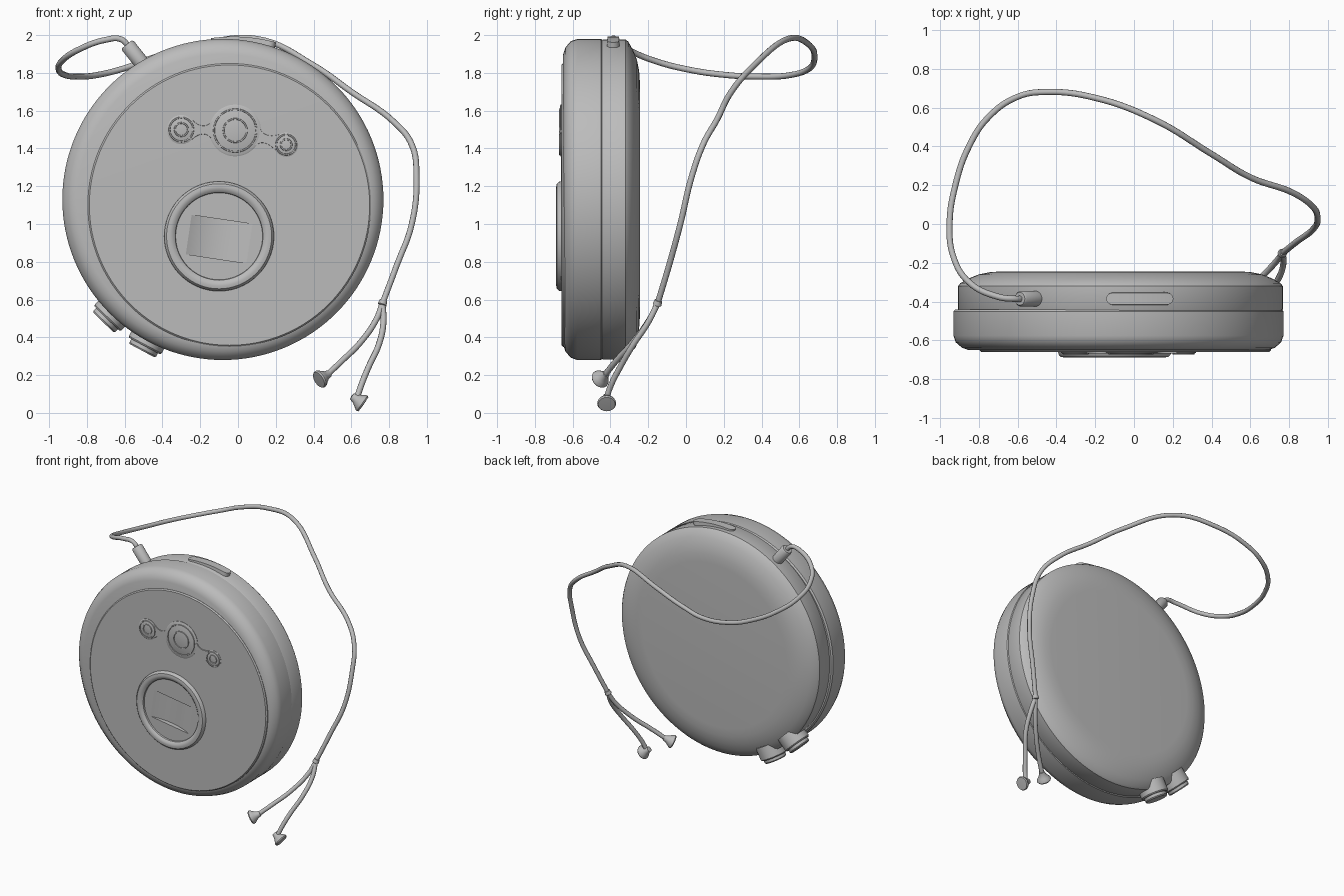
import bpy, bmesh, math
from mathutils import Vector

if "Cube" in bpy.data.objects:
    bpy.data.objects.remove(bpy.data.objects["Cube"], do_unlink=True)

grey = bpy.data.materials.new("plain grey")
grey.use_nodes = True
grey.diffuse_color = (0.5, 0.5, 0.5, 1)
grey.node_tree.nodes["Principled BSDF"].inputs["Base Color"].default_value = (0.5, 0.5, 0.5, 1)

FRONT, BACK = Vector((0, -1, 0)), Vector((0, 1, 0))
CX, CZ, R = -0.08, 1.13, 0.85


def smooth(obj, angle=35):
    bpy.ops.object.select_all(action='DESELECT')
    obj.select_set(True)
    bpy.context.view_layer.objects.active = obj
    bpy.ops.object.shade_smooth_by_angle(angle=math.radians(angle))


def loft(name, rings, closed=False):
    """Bridge equal rings of points; cap both ends unless closed."""
    bm = bmesh.new()
    loops = [[bm.verts.new(p) for p in ring] for ring in rings]
    n = len(loops[0])
    pairs = list(zip(loops, loops[1:] + loops[:1]))
    for a, b in pairs if closed else pairs[:-1]:
        for i in range(n):
            j = (i + 1) % n
            bm.faces.new((a[i], a[j], b[j], b[i]))
    if not closed:
        bm.faces.new(loops[0])
        bm.faces.new(loops[-1])
    bmesh.ops.remove_doubles(bm, verts=bm.verts, dist=1e-5)
    bmesh.ops.recalc_face_normals(bm, faces=bm.faces)
    mesh = bpy.data.meshes.new(name)
    bm.to_mesh(mesh)
    bm.free()
    mesh.materials.append(grey)
    obj = bpy.data.objects.new(name, mesh)
    bpy.context.collection.objects.link(obj)
    smooth(obj)
    return obj


def revolve(name, origin, axis, profile, segs=48, closed=False, squash=1.0):
    """Turn (radius, height) points about an axis through origin."""
    q = Vector(axis).to_track_quat('Z', 'Y')
    rings = []
    for r, h in profile:
        ring = []
        for i in range(segs):
            a = 2 * math.pi * i / segs
            p = q @ Vector((r * math.cos(a), r * math.sin(a), h))
            p.x *= squash
            ring.append(p + Vector(origin))
        rings.append(ring)
    return loft(name, rings, closed)


def strip(name, outline, place, low, high):
    """Plate from (distance, half width) points, mapped by place(u, v, h)."""
    return loft(name, [[place(u, -w, low), place(u, -w * 0.9, high),
                        place(u, w * 0.9, high), place(u, w, low)] for u, w in outline])


def cord(name, points, radius=0.016):
    curve = bpy.data.curves.new(name, 'CURVE')
    curve.dimensions = '3D'
    curve.bevel_depth = radius
    curve.bevel_resolution = 3
    curve.resolution_u = 8
    curve.use_fill_caps = True
    spline = curve.splines.new('BEZIER')
    spline.bezier_points.add(len(points) - 1)
    for bp, p in zip(spline.bezier_points, points):
        bp.co = p
        bp.handle_left_type = bp.handle_right_type = 'AUTO'
    curve.materials.append(grey)
    obj = bpy.data.objects.new(name, curve)
    bpy.context.collection.objects.link(obj)


# Two halves of the round case
revolve("front_shell", (CX, 0, CZ), FRONT,
        [(0, 0.44), (0.84, 0.44), (R, 0.45), (R, 0.575), (0.838, 0.61), (0.805, 0.638),
         (0.77, 0.65), (0.5, 0.65), (0.5, 0.61), (0, 0.61)], 128)
revolve("back_shell", (-0.07, 0, CZ), BACK,
        [(0, -0.46), (0.835, -0.46), (0.847, -0.44), (0.847, -0.32), (0.835, -0.305),
         (0.79, -0.28), (0.74, -0.26), (0.68, -0.248), (0.62, -0.244), (0, -0.244)], 128,
        squash=0.988)

# Front lid with a scooped finger recess
lid = revolve("lid", (-0.045, 0, 1.10), FRONT,
              [(0, 0.605), (0.75, 0.605), (0.75, 0.652), (0.742, 0.66), (0, 0.661)], 128)
tilt = math.radians(8.5)
cutter = revolve("scoop_cutter", (-0.1, -1.026, 0.92), (math.sin(tilt), 0, math.cos(tilt)),
                 [(0, -0.105), (0.4, -0.105), (0.4, 0.105), (0, 0.105)], 192)
cutter.hide_render = True
cut = lid.modifiers.new("scoop", 'BOOLEAN')
cut.operation = 'DIFFERENCE'
cut.solver = 'EXACT'
cut.object = cutter
smooth(lid)
bpy.ops.object.modifier_apply(modifier="scoop")
bpy.data.objects.remove(cutter, do_unlink=True)
smooth(lid, 20)

# Raised ring around the recess
revolve("lid_ring", (-0.1, 0, 0.935), FRONT,
        [(0.228, 0.65), (0.232, 0.672), (0.245, 0.684), (0.262, 0.687), (0.278, 0.684),
         (0.289, 0.672), (0.292, 0.65)], 96, closed=True)

# Control cluster: three round buttons joined by waisted necks
buttons = [("left", 0.255, 1.42, 0.064), ("middle", -0.015, 1.495, 0.137),
           ("right", -0.3, 1.5, 0.077)]
for side, x, z, r in buttons:
    revolve(side + "_button_base", (x, 0, z), FRONT,
            [(0, 0.65), (r, 0.65), (r, 0.663), (r - 0.008, 0.667), (0, 0.667)])
    for part, k in (("outer", 0.82), ("inner", 0.45)):
        c, t = r * k, 0.006
        revolve(f"{side}_button_{part}_rim", (x, 0, z), FRONT,
                [(c - t, 0.66), (c - t / 2, 0.672), (c + t / 2, 0.672), (c + t, 0.66)],
                closed=True)

mid = Vector((buttons[1][1], 0, buttons[1][2]))
for side, x, z, r in (buttons[0], buttons[2]):
    along = Vector((x, 0, z)) - mid
    length = along.length
    along.normalize()
    across = Vector((-along.z, 0, along.x))
    start, end = 0.11, length - r * 0.75
    outline = []
    for i in range(13):
        s = i / 12
        edge = 0.075 * (1 - s) + r * 0.72 * s
        outline.append((start + (end - start) * s,
                        0.024 + (edge - 0.024) * abs(2 * s - 1) ** 2.2))
    strip(side + "_button_neck", outline,
          lambda u, v, h: mid + along * u + across * v + FRONT * h, 0.65, 0.6665)


# Long release button wrapped over the top edge
def on_rim(u, v, h):
    a = (u + 0.055) / R
    return Vector((CX + 0.055 + h * math.sin(a), -0.385 + v, CZ + h * math.cos(a)))


half, w = 0.172, 0.034
bar = []
for i in range(33):
    u = -half * math.cos(math.pi * i / 32)
    over = max(0, abs(u) - (half - w))
    bar.append((u, max(0.002, math.sqrt(max(0, w * w - over * over)))))
strip("release_button", bar, on_rim, 0.83, 0.862)

# Two stepped dials on the lower right rim
for name, dx, dz in (("upper_dial", -0.70, -0.72), ("lower_dial", -0.47, -0.88)):
    revolve(name, (CX, -0.36, CZ), Vector((dx, 0, dz)).normalized(),
            [(0, 0.78), (0.098, 0.78), (0.098, 0.872), (0.092, 0.88), (0.08, 0.88),
             (0.08, 0.9), (0.074, 0.908), (0, 0.908)])

# Plug and cord
revolve("plug", (-0.5, -0.385, 1.84), (-0.62, 0, 0.78),
        [(0, 0), (0.04, 0), (0.04, 0.132), (0.033, 0.142), (0, 0.142)], 32)
cord("main_cord", [
    (-0.57, -0.385, 1.93), (-0.62, -0.385, 1.978), (-0.70, -0.375, 1.975), (-0.85, -0.3, 1.92),
    (-0.93, -0.17, 1.865), (-0.95, 0, 1.82), (-0.92, 0.2, 1.79), (-0.85, 0.4, 1.78),
    (-0.75, 0.55, 1.788), (-0.6, 0.655, 1.825), (-0.45, 0.68, 1.88), (-0.2, 0.65, 1.95),
    (0.1, 0.54, 1.98), (0.4, 0.36, 1.84), (0.6, 0.24, 1.7), (0.82, 0.16, 1.545),
    (0.92, 0.09, 1.42), (0.945, 0.03, 1.25), (0.92, -0.03, 1.0), (0.84, -0.09, 0.78),
    (0.765, -0.15, 0.58)])
revolve("cord_joint", (0.772, -0.145, 0.6), (-0.3, -0.25, -0.9),
        [(0, 0), (0.02, 0.005), (0.024, 0.03), (0, 0.045)], 16)
cord("left_earphone_cord", [
    (0.765, -0.15, 0.58), (0.77, -0.2, 0.48), (0.745, -0.28, 0.36), (0.69, -0.35, 0.24),
    (0.65, -0.4, 0.14), (0.63, -0.42, 0.08)])
cord("right_earphone_cord", [
    (0.765, -0.15, 0.58), (0.735, -0.19, 0.5), (0.65, -0.28, 0.375), (0.55, -0.37, 0.275),
    (0.47, -0.43, 0.2)])

# Flared earphones
for name, tip, axis in (("left_earphone", (0.6, -0.42, 0.09), (0.82, 0, -0.57)),
                        ("right_earphone", (0.485, -0.42, 0.21), (-0.74, -0.5, -0.45))):
    revolve(name, tip, axis,
            [(0, 0), (0.019, 0.004), (0.024, 0.025), (0.036, 0.045), (0.047, 0.06),
             (0.05, 0.07), (0.045, 0.078), (0, 0.08)], 32)
